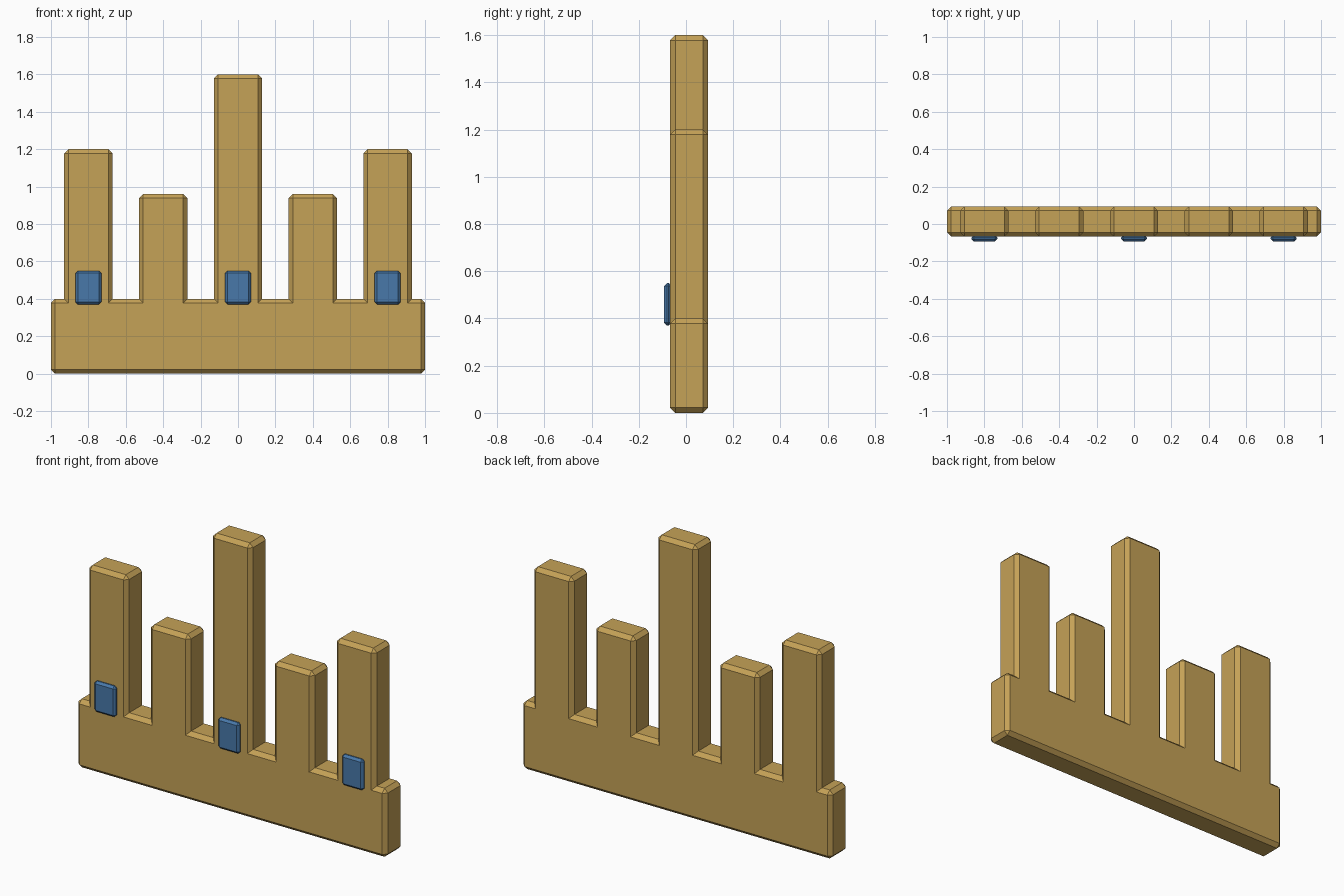
import bpy, bmesh

if "Cube" in bpy.data.objects:
    bpy.data.objects.remove(bpy.data.objects["Cube"])


def material(name, color):
    m = bpy.data.materials.new(name)
    m.diffuse_color = (*color, 1)
    m.use_nodes = True
    m.node_tree.nodes["Principled BSDF"].inputs["Base Color"].default_value = m.diffuse_color
    return m


wood = material("golden_wood", (0.56, 0.36, 0.095))
blue = material("blue_gem", (0.065, 0.19, 0.40))


def block(name, lo, hi, bevel, mat, open_base=False):
    """Chamfered box between two corners; open_base keeps the bottom edges square."""
    bm = bmesh.new()
    bmesh.ops.create_cube(bm, size=1)
    for v in bm.verts:
        v.co = [(a + b) / 2 + c * (b - a) for a, b, c in zip(lo, hi, v.co)]
    edges = [e for e in bm.edges
             if not (open_base and all(v.co.z < lo[2] + 1e-5 for v in e.verts))]
    bmesh.ops.bevel(bm, geom=edges, offset=bevel, segments=1,
                    profile=0.5, affect='EDGES')
    mesh = bpy.data.meshes.new(name)
    bm.to_mesh(mesh)
    bm.free()
    mesh.materials.append(mat)
    obj = bpy.data.objects.new(name, mesh)
    bpy.context.collection.objects.link(obj)
    return obj


FRONT, BACK, BEVEL = -0.067, 0.093, 0.022

# Wide base bar
block("base_band", (-1, FRONT, 0), (1, BACK, 0.4), BEVEL, wood)

# Five upright prongs, tallest in the middle
for i, top in enumerate((1.2, 0.96, 1.6, 0.96, 1.2)):
    x = (i - 2) * 0.4
    block(f"prong_{i + 1}", (x - 0.129, FRONT, 0.4 - BEVEL),
          (x + 0.129, BACK, top), BEVEL, wood, open_base=True)

# Blue gems on the front of every other prong
for i, x in enumerate((-0.8, 0, 0.8)):
    block(f"gem_{i + 1}", (x - 0.069, -0.093, 0.37),
          (x + 0.069, -0.061, 0.55), 0.0125, blue)
